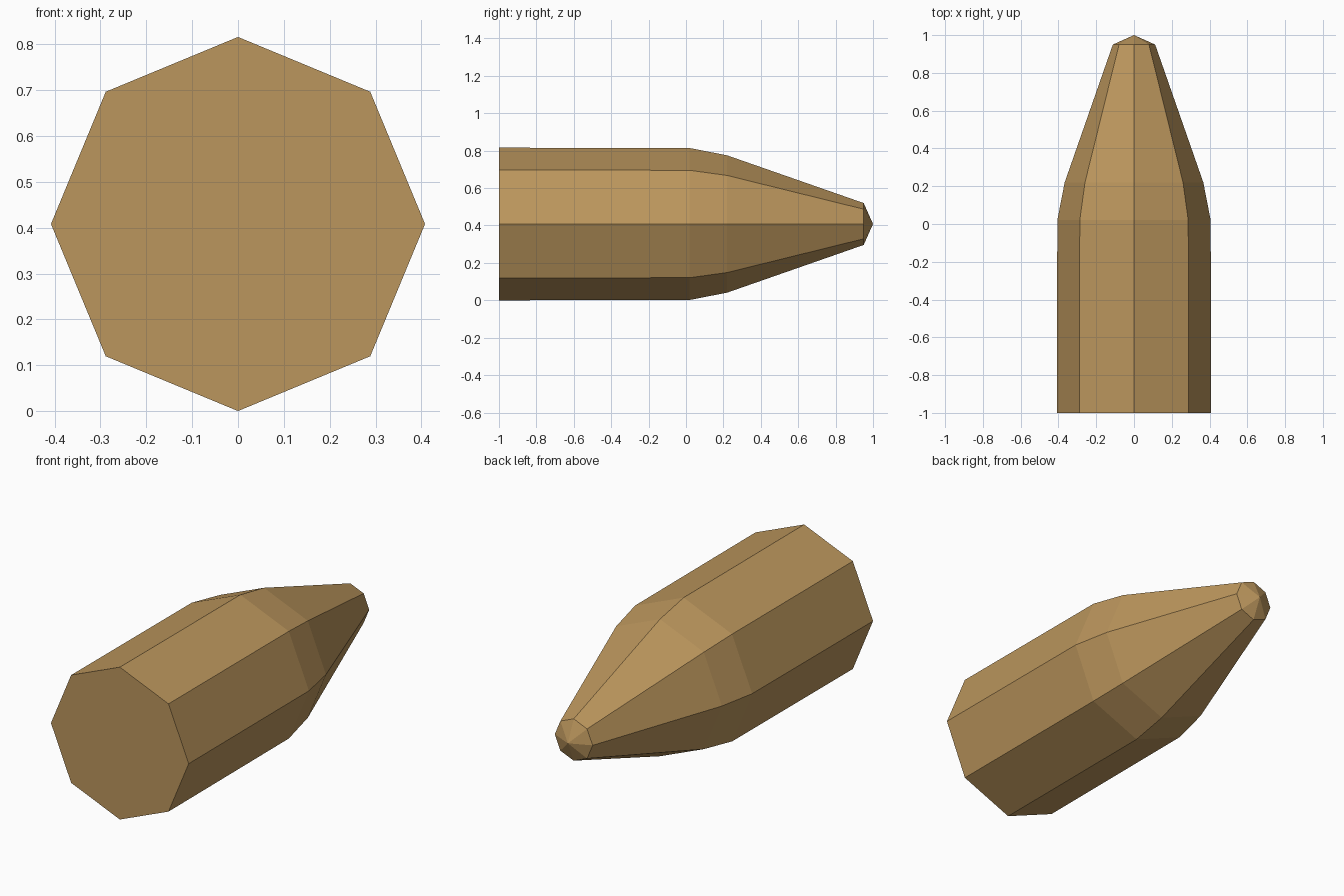
import bpy, bmesh, math

if "Cube" in bpy.data.objects:
    bpy.data.objects.remove(bpy.data.objects["Cube"])

SIDES = 8
CENTRE_Z = 0.408
# (position along y, radius) from the flat base to the start of the tip
PROFILE = [(-1.0, 0.408), (0.02, 0.406), (0.22, 0.367), (0.95, 0.112)]
TIP_Y = 1.0

brass = bpy.data.materials.new("brass")
brass.diffuse_color = (0.50, 0.305, 0.109, 1.0)
brass.use_nodes = True
brass.node_tree.nodes["Principled BSDF"].inputs["Base Color"].default_value = brass.diffuse_color

bm = bmesh.new()

# Octagonal rings along the length
rings = []
for y, r in PROFILE:
    ring = []
    for i in range(SIDES):
        a = math.tau * i / SIDES
        ring.append(bm.verts.new((r * math.cos(a), y, CENTRE_Z + r * math.sin(a))))
    rings.append(ring)

# Side walls
for lower, upper in zip(rings, rings[1:]):
    for i in range(SIDES):
        j = (i + 1) % SIDES
        bm.faces.new((lower[i], lower[j], upper[j], upper[i]))

# Flat base and pointed tip
bm.faces.new(rings[0])
tip = bm.verts.new((0, TIP_Y, CENTRE_Z))
for i in range(SIDES):
    bm.faces.new((rings[-1][i], rings[-1][(i + 1) % SIDES], tip))

bmesh.ops.recalc_face_normals(bm, faces=bm.faces)
mesh = bpy.data.meshes.new("pointed_slug")
bm.to_mesh(mesh)
bm.free()
mesh.materials.append(brass)
slug = bpy.data.objects.new("pointed_slug", mesh)
bpy.context.collection.objects.link(slug)
